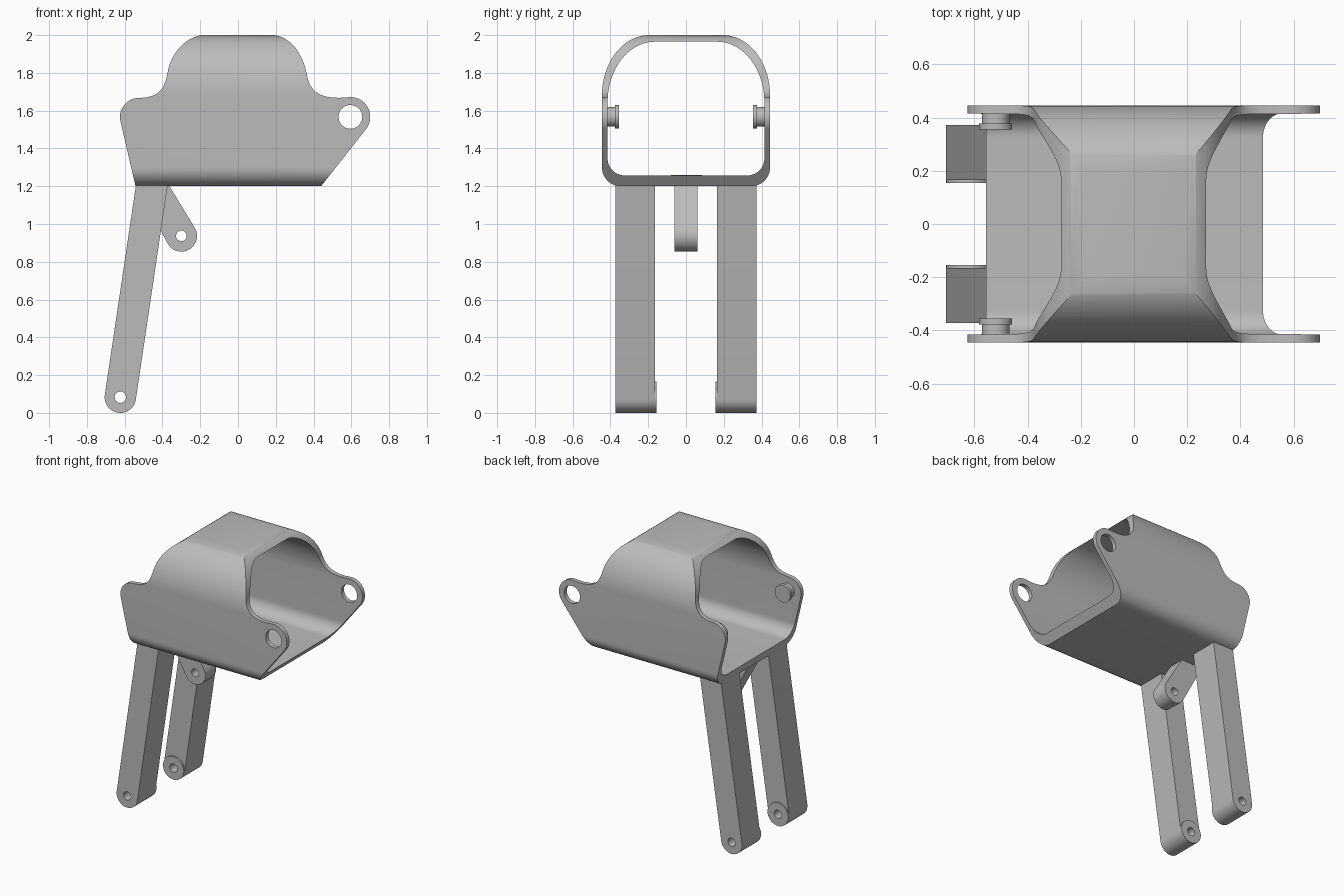
import bpy, bmesh
from math import cos, sin, pi, atan2
from mathutils import Vector
from mathutils.geometry import interpolate_bezier

cube = bpy.data.objects.get("Cube")
if cube:
    bpy.data.objects.remove(cube, do_unlink=True)

grey = bpy.data.materials.new("plain grey")
grey.use_nodes = True
grey.diffuse_color = (0.5, 0.5, 0.5, 1)
grey.node_tree.nodes["Principled BSDF"].inputs["Base Color"].default_value = (0.5, 0.5, 0.5, 1)


def arc(cx, cz, rx, rz, a0, a1, n=16):
    return [(cx + rx * cos(a0 + (a1 - a0) * i / n), cz + rz * sin(a0 + (a1 - a0) * i / n))
            for i in range(n + 1)]


def bezier(*pts, n=14):
    p = [Vector((x, z, 0)) for x, z in pts]
    return [(v.x, v.y) for v in interpolate_bezier(*p, n)]


def prism(name, pts, lo, hi, axis="y"):
    """Extrude a closed outline from lo to hi along the x or y axis."""
    bm = bmesh.new()
    verts = [bm.verts.new((a, lo, b) if axis == "y" else (lo, a, b)) for a, b in pts]
    face = bm.faces.new(verts)
    moved = bmesh.ops.extrude_face_region(bm, geom=[face])["geom"]
    step = (0, hi - lo, 0) if axis == "y" else (hi - lo, 0, 0)
    bmesh.ops.translate(bm, vec=step, verts=[g for g in moved if isinstance(g, bmesh.types.BMVert)])
    bmesh.ops.recalc_face_normals(bm, faces=bm.faces)
    mesh = bpy.data.meshes.new(name)
    bm.to_mesh(mesh)
    bm.free()
    mesh.materials.append(grey)
    ob = bpy.data.objects.new(name, mesh)
    bpy.context.collection.objects.link(ob)
    return ob


def disc(name, x, z, r, lo, hi):
    return prism(name, arc(x, z, r, r, 0, 2 * pi, 40)[:-1], lo, hi)


def cut(ob, tool, mode="DIFFERENCE"):
    """Apply a boolean and discard the cutter."""
    mod = ob.modifiers.new("cut", "BOOLEAN")
    mod.operation, mod.object, mod.solver = mode, tool, "EXACT"
    bpy.context.view_layer.update()
    shape = bpy.data.meshes.new_from_object(
        ob.evaluated_get(bpy.context.evaluated_depsgraph_get()))
    ob.modifiers.clear()
    ob.data = shape
    bpy.data.objects.remove(tool, do_unlink=True)


def section(w, bottom, top, rb, rx, rz):
    """Rounded tube section: small round corners below, wide oval ones above."""
    return (arc(w - rb, bottom + rb, rb, rb, -pi / 2, 0)
            + arc(w - rx, top - rz, rx, rz, 0, pi / 2, 24)
            + arc(rx - w, top - rz, rx, rz, pi / 2, pi, 24)
            + arc(rb - w, bottom + rb, rb, rb, pi, 1.5 * pi))


# Shell: hollow tube trimmed to the side silhouette
shell = prism("shell", section(0.445, 1.2, 2.0, 0.1, 0.25, 0.32), -0.8, 0.8, "x")
cut(shell, prism("bore", section(0.415, 1.257, 1.965, 0.09, 0.25, 0.32), -1, 1, "x"))
side = [(-0.54, 1.19), (0.432, 1.19)]
side += arc(0.595, 1.567, 0.105, 0.105, -0.65, pi / 2, 24)
side += bezier((0.54, 1.668), (0.43, 1.668), (0.39, 1.7), (0.368, 1.772))
side += bezier((0.368, 1.772), (0.35, 1.89), (0.29, 1.985), (0.19, 2.001))
side += bezier((-0.19, 2.001), (-0.29, 1.985), (-0.36, 1.89), (-0.373, 1.8))
side += bezier((-0.373, 1.8), (-0.39, 1.71), (-0.42, 1.675), (-0.51, 1.668))
side += arc(-0.525, 1.567, 0.1, 0.1, pi / 2 + 0.1, pi + 0.2)
cut(shell, prism("silhouette", side, -1, 1), "INTERSECT")
cut(shell, disc("lug_hole", 0.595, 1.567, 0.063, -1, 1))
parts = [shell]


def arm(name, x, z, r, top_x, top_z, hole, lo, hi, min_x=-1):
    """Round-ended link running up to a level end, with a pin hole."""
    d = Vector((top_x - x, top_z - z)).normalized()
    a = atan2(d.y, d.x)
    half = r / d.y
    pts = arc(x, z, r, r, a + pi / 2, a + 1.5 * pi, 24)
    pts += [(top_x + half, top_z), (max(top_x - half, min_x), top_z)]
    ob = prism(name, pts, lo, hi)
    cut(ob, disc("pin_hole", x, z, hole, -1, 1))
    return ob


# Legs with inner bosses, and wall studs, on both sides
for s, label in ((1, "left"), (-1, "right")):
    def span(a, b):
        return sorted((s * a, s * b))
    parts.append(arm(label + "_leg", -0.623, 0.083, 0.083, -0.455, 1.215, 0.03, *span(0.165, 0.372)))
    boss = disc(label + "_leg_boss", -0.623, 0.083, 0.083, *span(0.155, 0.166))
    cut(boss, disc("pin_hole", -0.623, 0.083, 0.03, -1, 1))
    parts.append(boss)
    parts.append(disc(label + "_stud_neck", -0.52, 1.567, 0.052, *span(0.37, 0.42)))
    parts.append(disc(label + "_stud_head", -0.52, 1.567, 0.062, *span(0.355, 0.377)))

# Centre bracket below the floor
parts.append(arm("centre_bracket", -0.3, 0.937, 0.083, -0.466, 1.21, 0.028, -0.06, 0.06, -0.54))
# Small plate on the floor
parts.append(prism("floor_plate", [(-0.23, 1.25), (-0.19, 1.25), (-0.19, 1.26), (-0.23, 1.26)], -0.08, 0.085))

# Smooth curved walls while keeping crisp edges
bpy.ops.object.select_all(action="DESELECT")
for ob in parts:
    ob.select_set(True)
bpy.context.view_layer.objects.active = shell
bpy.ops.object.shade_smooth_by_angle(angle=0.5)
